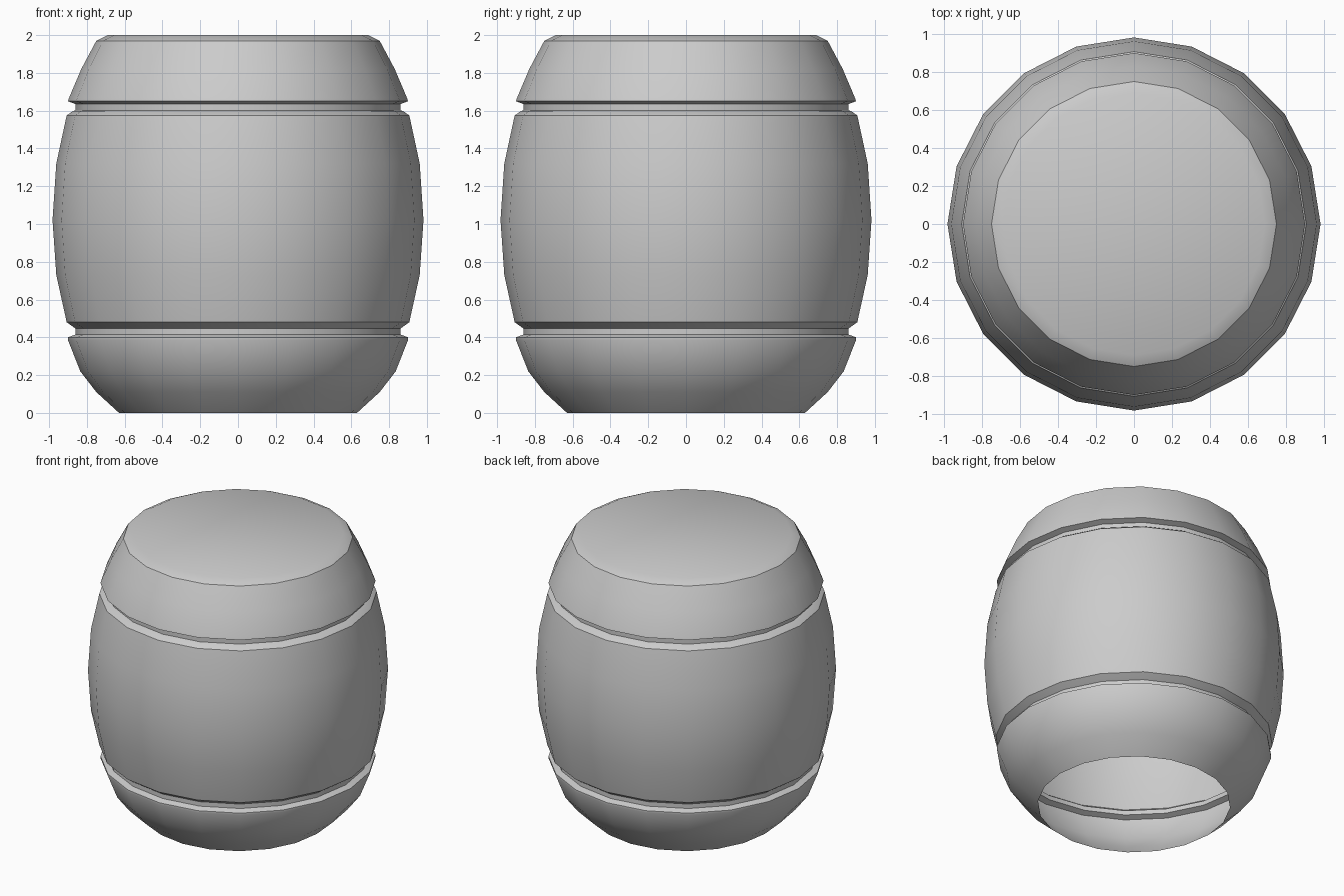
import bpy, bmesh
from math import cos, sin, pi, radians

if "Cube" in bpy.data.objects:
    bpy.data.objects.remove(bpy.data.objects["Cube"])

SIDES = 20

# half-section of the barrel shell: (radius, height), bottom to top
profile = [
    (0.63, 0.00), (0.75, 0.11), (0.835, 0.22), (0.90, 0.385), (0.90, 0.40),
    (0.86, 0.415), (0.86, 0.447),                      # lower groove
    (0.875, 0.457), (0.907, 0.48), (0.962, 0.73), (0.982, 1.02),
    (0.962, 1.32), (0.907, 1.575), (0.875, 1.597),
    (0.86, 1.602), (0.86, 1.635),                      # upper groove
    (0.90, 1.65), (0.895, 1.667), (0.83, 1.82), (0.75, 1.97), (0.69, 2.00),
]

# barrel shell: revolved profile, closed lid, open bottom
bm = bmesh.new()
rings = [[bm.verts.new((r * cos(2 * pi * i / SIDES), r * sin(2 * pi * i / SIDES), z))
          for i in range(SIDES)] for r, z in profile]
for low, high in zip(rings, rings[1:]):
    for i in range(SIDES):
        j = (i + 1) % SIDES
        bm.faces.new((low[i], low[j], high[j], high[i]))
bm.faces.new(rings[-1])

mesh = bpy.data.meshes.new("barrel")
bm.to_mesh(mesh)
bm.free()
barrel = bpy.data.objects.new("barrel", mesh)
bpy.context.collection.objects.link(barrel)

# smooth staves, crisp groove and lid edges
bpy.context.view_layer.objects.active = barrel
barrel.select_set(True)
bpy.ops.object.shade_smooth_by_angle(angle=radians(30))
